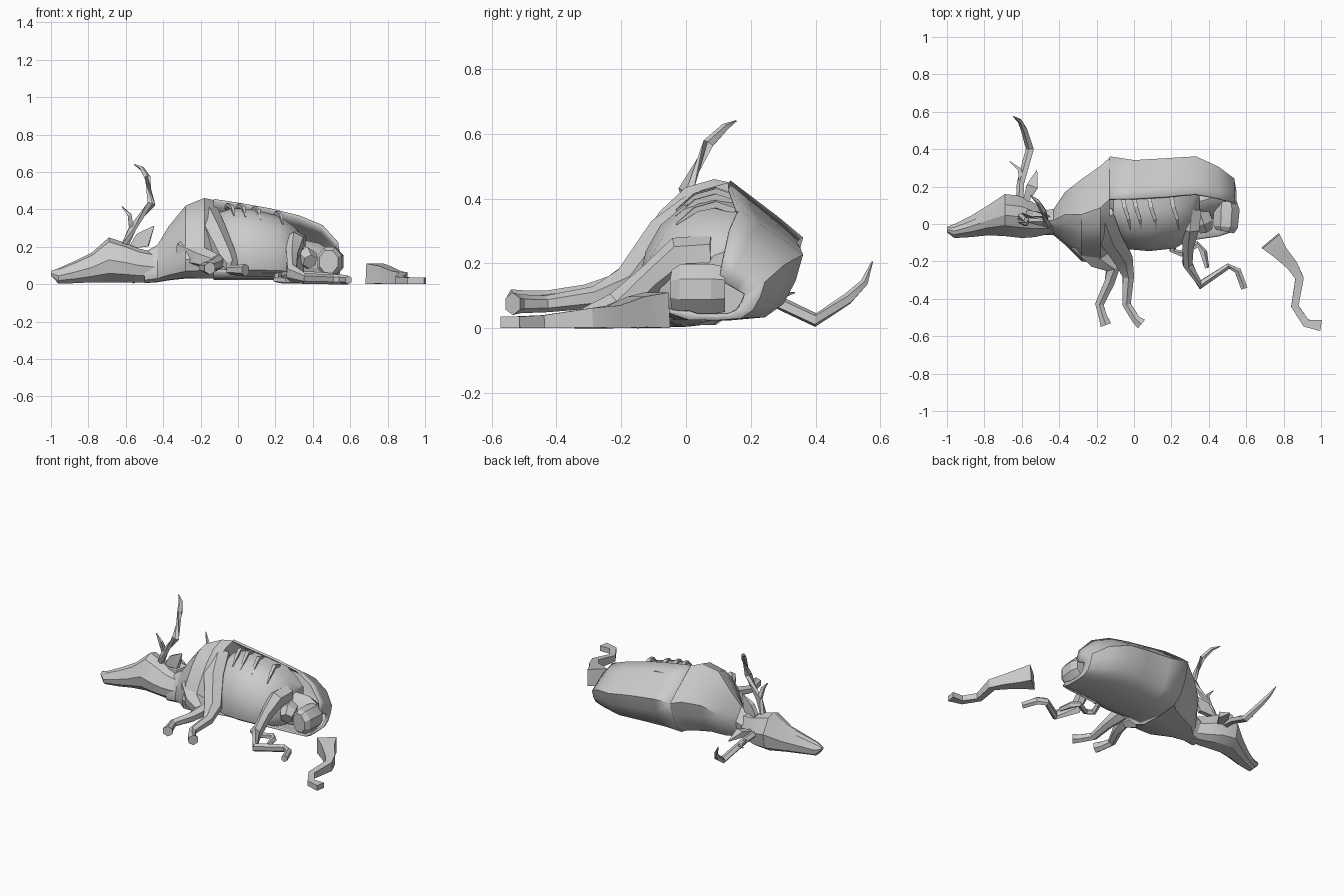
import bpy, bmesh, math
from mathutils import Vector

# Normalised body outline: y -1..1, z 0..1
RING = [(.14, 1), (.42, .87), (.72, .73), (1, .59), (.9, .36), (.74, .15), (.5, .03), (0, 0),
        (-.6, .01), (-.92, .1), (-1, .26), (-.8, .52), (-.5, .77), (-.2, .94)]


def build(name, rings, closed=True, caps=True, angle=30):
    bm = bmesh.new()
    vs = [[bm.verts.new(p) for p in r] for r in rings]
    n = len(vs[0])
    for a, b in zip(vs, vs[1:]):
        for i in range(n if closed else n - 1):
            j = (i + 1) % n
            bm.faces.new((a[i], a[j], b[j], b[i]))
    if caps:
        bm.faces.new(vs[0])
        bm.faces.new(vs[-1])
    bmesh.ops.recalc_face_normals(bm, faces=bm.faces)
    me = bpy.data.meshes.new(name)
    bm.to_mesh(me)
    bm.free()
    ob = bpy.data.objects.new(name, me)
    bpy.context.collection.objects.link(ob)
    bpy.ops.object.select_all(action='DESELECT')
    ob.select_set(True)
    bpy.context.view_layer.objects.active = ob
    bpy.ops.object.shade_smooth_by_angle(angle=math.radians(angle))
    return ob


def sections(data, ring):
    # data rows: x, ymin, ymax, zmin, zmax
    return [[(x, (a + b) / 2 + (b - a) / 2 * u, c + (d - c) * v) for u, v in ring]
            for x, a, b, c, d in data]


def limb(name, pts, n=6, angle=25):
    # points: x, y, z, width, height
    P = [Vector(p[:3]) for p in pts]
    rings = []
    for i, p in enumerate(pts):
        t = (P[min(i + 1, len(P) - 1)] - P[max(i - 1, 0)]).normalized()
        up = Vector((0, 0, 1)) if abs(t.z) < .85 else Vector((0, 1, 0))
        s = t.cross(up).normalized()
        u = s.cross(t)
        k = 1 / math.cos(math.pi / n)
        rings.append([P[i] + (s * math.cos(a) * p[3] + u * math.sin(a) * p[4]) * k / 2
                      for a in [math.tau * (j + .5) / n for j in range(n)]])
    return build(name, rings, angle=angle)


# Chest and neck
build("chest", sections([
    (-.50, -.06, .07, .005, .17), (-.43, -.06, .08, .01, .21), (-.37, -.11, .17, .02, .31),
    (-.28, -.20, .24, .03, .42), (-.18, -.21, .31, .03, .46), (-.13, -.16, .355, .03, .45)], RING))

# Hide around the opened belly
hide = build("hide", sections([
    (-.13, -.16, .355, .03, .45), (0, -.13, .335, .03, .43), (.17, -.12, .345, .03, .40),
    (.33, -.10, .355, .03, .36), (.45, -.08, .30, .03, .31), (.53, -.05, .24, .03, .22),
    (.54, 0, .18, .04, .15)], RING[:10]), closed=False, caps=False, angle=40)
m = hide.modifiers.new("thickness", 'SOLIDIFY')
m.thickness = .014
m.offset = 0

# Belly and rump flesh
BELLY = [(.3, 1), (1, .95), (1, 0), (-.6, 0), (-.93, .1), (-1, .3), (-.88, .55), (-.62, .77),
         (-.2, .94)]
build("belly", sections([
    (-.135, .0, .2, .06, .32), (-.11, -.08, .2, .045, .38), (-.03, -.135, .2, .04, .405),
    (.08, -.145, .2, .04, .40), (.22, -.13, .2, .04, .365), (.30, -.08, .2, .04, .31),
    (.35, -.01, .2, .05, .25)], BELLY), angle=40)
build("rump_flesh", sections([
    (.33, .0, .2, .04, .24), (.43, .03, .23, .04, .22), (.5, .07, .2, .04, .18)], RING))
limb("rump_stump", [(.495, .12, .12, .11, .14), (.495, .08, .12, .14, .155),
                    (.49, -.015, .12, .13, .155), (.485, -.04, .12, .10, .12)], 8)

# Ribs hooking out of the hide edge
for i, x in enumerate((-.04, .02, .10, .22)):
    z = .425 - .2 * max(x, 0)
    limb(f"rib_{i}", [(x - .02, .15, z - .02, .022, .02), (x - .01, .09, z, .022, .02),
                      (x + .01, .03, z - .015, .018, .016), (x + .02, -.03, z - .06, .005, .005)], 4)

# Head
OCT = [(0, 1), (.5, .93), (1, .55), (.85, .15), (.4, 0), (-.4, 0), (-.9, .2), (-1, .5), (-.5, .9)]
build("head", sections([
    (-1.0, -.045, -.015, .045, .07), (-.96, -.075, 0, .003, .085), (-.87, -.07, .045, .005, .125),
    (-.78, -.06, .10, .01, .17), (-.69, -.065, .16, .01, .25), (-.60, -.075, .15, .01, .22),
    (-.53, -.07, .11, .01, .19), (-.44, -.05, .06, .01, .17)], OCT), angle=22)

# Antlers with brow tines
limb("upper_antler", [(-.61, .04, .2, .035, .035), (-.565, .025, .30, .035, .035),
                      (-.465, 0, .43, .04, .04), (-.485, .07, .57, .028, .03),
                      (-.515, .12, .62, .02, .02), (-.555, .155, .64, .004, .004)], 5)
limb("upper_tine", [(-.57, .025, .30, .025, .025), (-.58, .0, .37, .02, .02),
                    (-.62, .01, .415, .004, .004)], 4)
limb("lower_antler", [(-.61, .11, .12, .035, .035), (-.605, .22, .11, .035, .035),
                      (-.555, .40, .025, .038, .036), (-.585, .50, .09, .03, .03),
                      (-.61, .55, .14, .02, .02), (-.645, .575, .205, .004, .004)], 5)
limb("lower_tine", [(-.605, .2, .11, .025, .025), (-.61, .29, .1, .02, .02),
                    (-.665, .335, .11, .004, .004)], 4)

# Ears
limb("upper_ear", [(-.57, .06, .2, .03, .02), (-.51, .05, .235, .03, .09),
                   (-.45, .04, .31, .004, .006)], 4)
limb("lower_ear", [(-.58, .12, .12, .03, .02), (-.545, .20, .13, .06, .04),
                   (-.52, .285, .1, .005, .005)], 4)

# Front legs
limb("upper_front_leg", [(-.17, .05, .39, .12, .08), (-.13, -.07, .29, .12, .1),
                         (-.06, -.18, .14, .1, .09), (-.03, -.28, .095, .06, .06),
                         (-.04, -.43, .075, .045, .045), (.01, -.51, .075, .045, .05),
                         (.04, -.535, .075, .06, .06)])
limb("lower_front_leg", [(-.27, -.08, .17, .16, .16), (-.19, -.18, .14, .12, .1),
                         (-.11, -.23, .115, .08, .08), (-.13, -.31, .10, .055, .06),
                         (-.185, -.43, .09, .045, .045), (-.165, -.50, .085, .045, .055),
                         (-.15, -.54, .085, .06, .06)])

# Hind leg and its bared joint
limb("hind_leg", [(.31, .08, .23, .1, .1), (.30, -.02, .225, .1, .1), (.29, -.11, .15, .06, .08),
                  (.285, -.21, .06, .05, .09), (.355, -.325, .03, .045, .05),
                  (.505, -.225, .025, .03, .045), (.555, -.25, .025, .035, .045),
                  (.59, -.345, .022, .035, .04)])
limb("hind_joint", [(.34, .1, .15, .09, .1), (.37, .01, .14, .1, .1), (.385, -.03, .12, .07, .07)])

# Spilled gut
limb("gut", [(.22, -.06, .06, .03, .03), (.205, -.14, .025, .03, .03), (.25, -.16, .02, .03, .03),
             (.34, -.11, .02, .03, .03), (.37, -.15, .02, .035, .035),
             (.39, -.235, .018, .02, .025)], 5)

# Severed leg
limb("severed_leg", [(.73, -.09, .055, .12, .11), (.78, -.15, .05, .08, .095),
                     (.845, -.22, .035, .06, .07), (.885, -.29, .032, .045, .06),
                     (.86, -.44, .02, .04, .04), (.92, -.53, .018, .045, .035),
                     (1, -.543, .018, .06, .035)], 4)
